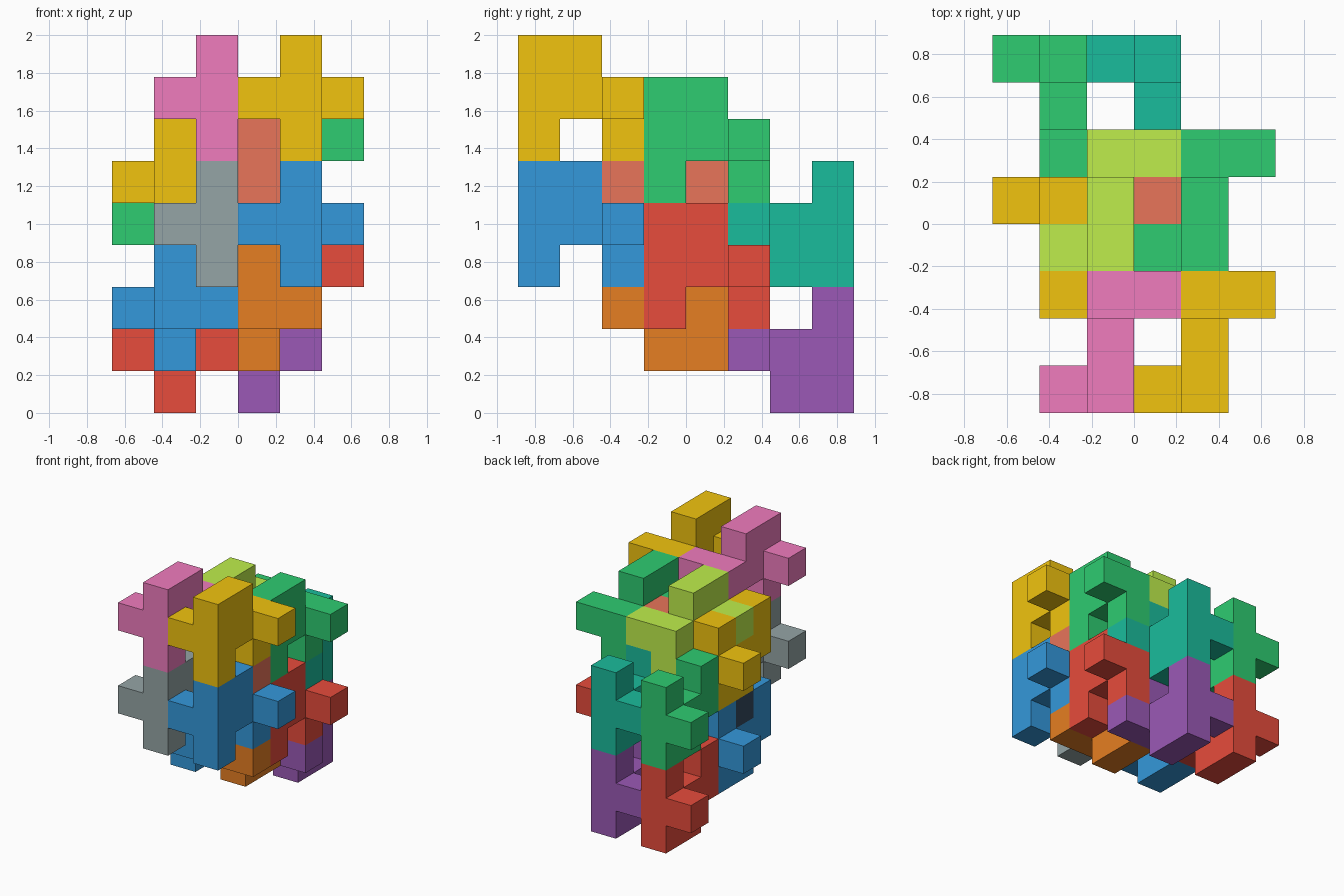
import bpy, bmesh, math
from mathutils import Vector

if "Cube" in bpy.data.objects:
    bpy.data.objects.remove(bpy.data.objects["Cube"])

U = 2 / 9                                # cube edge
ORIGIN = Vector((-3 * U, -4 * U, 0))     # corner of the cube grid

# One nine-cube tile, in grid cells
TILE = [(1, 0, 0), (1, 0, 1), (1, 0, 2), (0, 0, 1), (1, 1, 1),
        (1, 1, 2), (1, 2, 1), (1, 2, 0), (2, 2, 1)]
# The same tile turned half way round the x axis
TURNED = [(x, 2 - y, 2 - z) for x, y, z in TILE]

HEX = {"blue": "3498DB", "yellow": "F1C40F", "red": "E74C3C", "green": "2ECC71",
       "orange": "E67E22", "salmon": "E8755A", "purple": "9B59B6", "teal": "1ABC9C",
       "grey": "95A5A6", "pink": "F07CBE", "navy": "34495E", "lime": "BFEE4C"}

# Unit quads of a cube, by outward direction
SIDES = {
    (1, 0, 0): [(1, 0, 0), (1, 1, 0), (1, 1, 1), (1, 0, 1)],
    (-1, 0, 0): [(0, 0, 0), (0, 0, 1), (0, 1, 1), (0, 1, 0)],
    (0, 1, 0): [(0, 1, 0), (0, 1, 1), (1, 1, 1), (1, 1, 0)],
    (0, -1, 0): [(0, 0, 0), (1, 0, 0), (1, 0, 1), (0, 0, 1)],
    (0, 0, 1): [(0, 0, 1), (1, 0, 1), (1, 1, 1), (0, 1, 1)],
    (0, 0, -1): [(0, 0, 0), (0, 1, 0), (1, 1, 0), (1, 0, 0)],
}


def material(name):
    mat = bpy.data.materials.get(name)
    if not mat:
        mat = bpy.data.materials.new(name)
        srgb = [int(HEX[name][n:n + 2], 16) / 255 for n in (0, 2, 4)]
        mat.diffuse_color = [((c + 0.055) / 1.055) ** 2.4 if c > 0.04 else c / 12.92
                             for c in srgb] + [1]
        mat.use_nodes = True
        mat.node_tree.nodes["Principled BSDF"].inputs["Base Color"].default_value = mat.diffuse_color
    return mat


def add_piece(name, cells, offset, colour):
    """Outer skin of a group of cubes, with flat areas merged."""
    filled = set(cells)
    bm = bmesh.new()
    for c in cells:
        for d, quad in SIDES.items():
            if tuple(a + b for a, b in zip(c, d)) not in filled:
                bm.faces.new([bm.verts.new((Vector(c) + Vector(q)) * U) for q in quad])
    bmesh.ops.remove_doubles(bm, verts=bm.verts, dist=1e-4)
    bmesh.ops.dissolve_limit(bm, angle_limit=math.radians(1),
                             verts=bm.verts, edges=bm.edges)
    mesh = bpy.data.meshes.new(name)
    bm.to_mesh(mesh)
    bm.free()
    mesh.materials.append(material(colour))
    obj = bpy.data.objects.new(name, mesh)
    obj.location = ORIGIN + Vector(offset) * U
    bpy.context.collection.objects.link(obj)


# Rows: name, cells, offset of left lower piece,
# colours for left lower, left upper, right lower, right upper
ROWS = [
    ("front_tile", TILE, (1, 0, 3), ("grey", "pink", "blue", "yellow")),
    ("front_middle_tile", TURNED, (0, 2, 1), ("blue", "yellow", "orange", "salmon")),
    ("back_middle_tile", TILE, (1, 3, 2), ("navy", "lime", "red", "green")),
    ("back_tile", TURNED, (0, 5, 0), ("red", "green", "purple", "teal")),
]

# Tiles interlock: two side by side, two stacked, in each row
for row, cells, (x, y, z), colours in ROWS:
    for s, side in enumerate(("left", "right")):
        for l, level in enumerate(("lower", "upper")):
            add_piece(f"{row}_{side}_{level}", cells,
                      (x + 2 * s, y, z + 3 * l), colours[2 * s + l])
